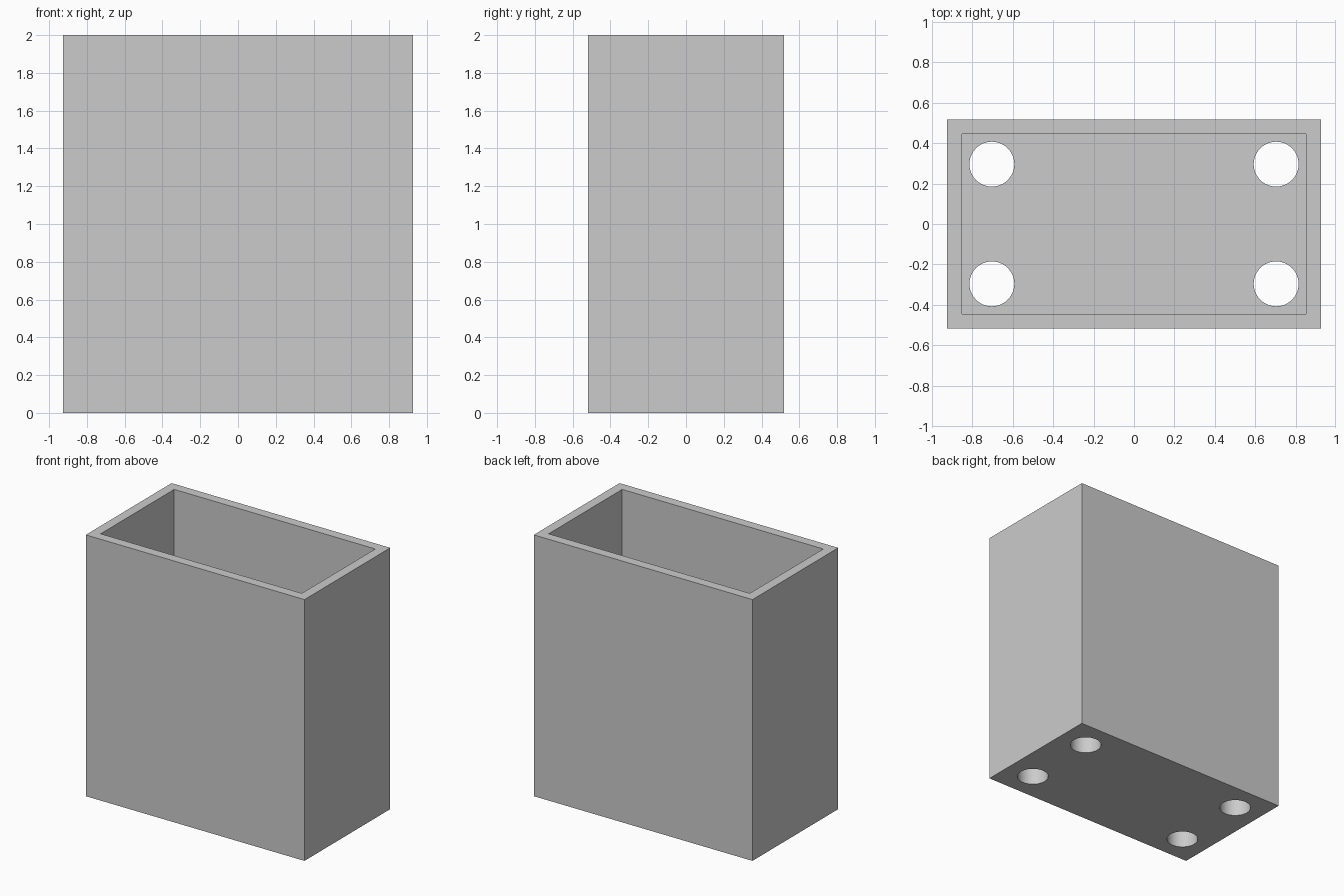
import bpy
import math

default = bpy.data.objects.get("Cube")
if default:
    bpy.data.objects.remove(default, do_unlink=True)

# One unit is the wall thickness; the height of 27 units scales to 2
U = 2 / 27
WIDTH, DEPTH, HEIGHT = 25 * U, 14 * U, 27 * U
WALL, FLOOR = U, 2 * U
HOLE_RADIUS, HOLE_INSET = 1.5 * U, 3 * U

grey = bpy.data.materials.new("plain_grey")
grey.use_nodes = True
colour = (0.6, 0.6, 0.6, 1)
grey.diffuse_color = colour
grey.node_tree.nodes["Principled BSDF"].inputs["Base Color"].default_value = colour


def box(name, width, depth, bottom, top):
    bpy.ops.mesh.primitive_cube_add(size=1, location=(0, 0, (bottom + top) / 2))
    obj = bpy.context.object
    obj.name = name
    obj.scale = (width, depth, top - bottom)
    bpy.ops.object.transform_apply(location=True, rotation=False, scale=True)
    return obj


def cut(target, cutter):
    cutter.hide_render = True
    mod = target.modifiers.new("cut", "BOOLEAN")
    mod.operation = "DIFFERENCE"
    mod.solver = "EXACT"
    mod.object = cutter
    bpy.context.view_layer.objects.active = target
    bpy.ops.object.modifier_apply(modifier=mod.name)
    bpy.data.objects.remove(cutter, do_unlink=True)


# Open-topped box
body = box("open_box", WIDTH, DEPTH, 0, HEIGHT)
body.data.materials.append(grey)
cut(body, box("cavity_cutter", WIDTH - 2 * WALL, DEPTH - 2 * WALL, FLOOR, HEIGHT + 1))

# Round holes through the floor, one near each corner
for sx in (-1, 1):
    for sy in (-1, 1):
        bpy.ops.mesh.primitive_cylinder_add(
            vertices=64, radius=HOLE_RADIUS, depth=4 * FLOOR,
            location=(sx * (WIDTH / 2 - HOLE_INSET), sy * (DEPTH / 2 - HOLE_INSET), 0))
        hole = bpy.context.object
        hole.name = "hole_cutter"
        cut(body, hole)

# Smooth hole walls, sharp box edges
bpy.ops.object.select_all(action="DESELECT")
body.select_set(True)
bpy.context.view_layer.objects.active = body
bpy.ops.object.shade_smooth_by_angle(angle=math.radians(30))
